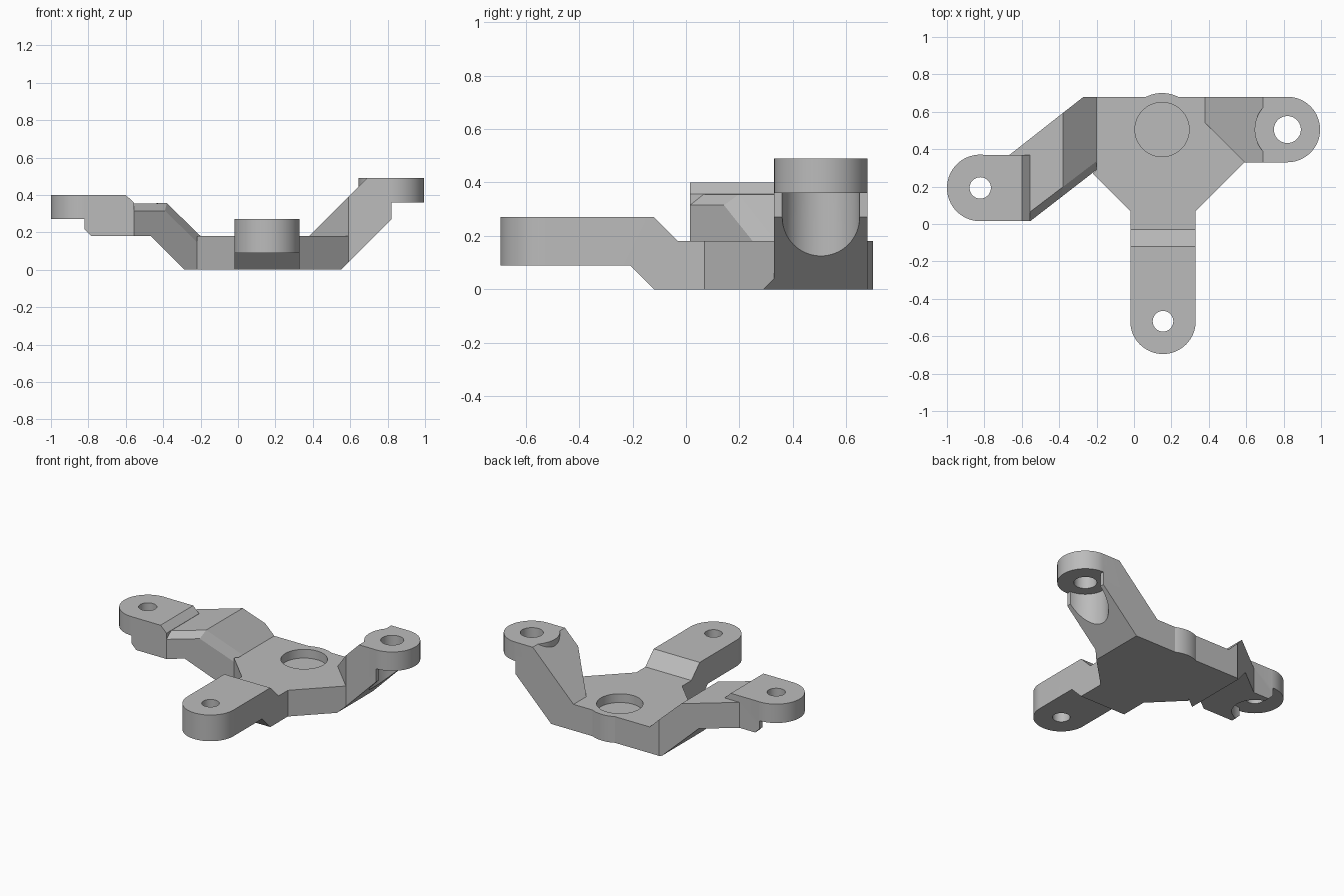
import bpy
import bmesh
from math import radians
from mathutils import Vector

if "Cube" in bpy.data.objects:
    bpy.data.objects.remove(bpy.data.objects["Cube"], do_unlink=True)

grey = bpy.data.materials.new("light_grey")
grey.use_nodes = True
colour = (0.5, 0.5, 0.5, 1)
grey.diffuse_color = colour
grey.node_tree.nodes["Principled BSDF"].inputs["Base Color"].default_value = colour


def prism(name, profile, axis, lo, hi):
    """Extrude a 2D profile along one axis, from lo to hi."""
    place = {"x": lambda a, b: (lo, a, b),
             "y": lambda a, b: (a, lo, b),
             "z": lambda a, b: (a, b, lo)}[axis]
    bm = bmesh.new()
    face = bm.faces.new([bm.verts.new(place(a, b)) for a, b in profile])
    shift = Vector([hi - lo if c == axis else 0 for c in "xyz"])
    out = bmesh.ops.extrude_face_region(bm, geom=[face])
    bmesh.ops.translate(bm, vec=shift,
                        verts=[g for g in out["geom"] if isinstance(g, bmesh.types.BMVert)])
    bmesh.ops.recalc_face_normals(bm, faces=bm.faces)
    return make_object(name, bm)


def cylinder(name, centre, radius, lo, hi):
    bm = bmesh.new()
    bmesh.ops.create_cone(bm, cap_ends=True, segments=64, radius1=radius,
                          radius2=radius, depth=hi - lo)
    bmesh.ops.translate(bm, vec=(*centre, (lo + hi) / 2), verts=bm.verts)
    return make_object(name, bm)


def make_object(name, bm):
    mesh = bpy.data.meshes.new(name)
    bm.to_mesh(mesh)
    bm.free()
    mesh.materials.append(grey)
    obj = bpy.data.objects.new(name, mesh)
    bpy.context.collection.objects.link(obj)
    return obj


def combine(obj, other, operation):
    """Apply a boolean and discard the second body."""
    mod = obj.modifiers.new(operation, "BOOLEAN")
    mod.object, mod.operation, mod.solver = other, operation, "EXACT"
    bpy.context.view_layer.objects.active = obj
    bpy.ops.object.modifier_apply(modifier=mod.name)
    bpy.data.objects.remove(other, do_unlink=True)
    return obj


def block(name, plan, side):
    """Body with a given plan outline and a given side profile."""
    body = prism(name, plan, "z", -0.1, 0.7)
    return combine(body, prism("side", side, "y", -1, 1), "INTERSECT")


# Hub plate with the rounded boss at its back
hub_x, hub_y = 0.15, 0.505
bracket = block("bracket",
                [(-0.02, 0.07), (0.33, 0.07), (0.59, 0.33), (0.59, 0.68),
                 (-0.2, 0.68), (-0.2, 0.29), (-0.22, 0.27)],
                [(-0.3, 0), (0.55, 0), (0.59, 0.04), (0.59, 0.18), (-0.3, 0.18)])
combine(bracket, cylinder("boss", (hub_x, hub_y), 0.195, 0, 0.18), "UNION")

# Front arm, stepped up from the plate
front_arm = prism("front_arm",
                  [(0.1, 0), (-0.12, 0), (-0.21, 0.09), (-0.52, 0.09), (-0.52, 0.27),
                   (-0.12, 0.27), (-0.03, 0.18), (0.1, 0.18)], "x", -0.02, 0.33)

# Right-angled ramp arm on the model's left
left_arm = block("left_arm",
                 [(0.375, 0.68), (0.375, 0.545), (0.59, 0.33), (0.82, 0.33), (0.82, 0.68)],
                 [(0.37, 0), (0.55, 0), (0.82, 0.27), (0.82, 0.49), (0.69, 0.49),
                  (0.38, 0.18), (0.37, 0.18)])

# Slanted arm on the model's right, with its front top edge chamfered
right_arm = block("right_arm",
                  [(-0.2, 0.68), (-0.27, 0.68), (-0.665, 0.37), (-0.555, 0.015), (-0.2, 0.29)],
                  [(-0.2, 0), (-0.285, 0), (-0.465, 0.18), (-0.7, 0.18), (-0.7, 0.355),
                   (-0.38, 0.355), (-0.2, 0.18)])
bm = bmesh.new()
bm.from_mesh(right_arm.data)


def on_front_top(v):
    x, y, z = v.co
    front = abs(y - 0.015 - (x + 0.555) * 0.7746) < 0.003
    return front and abs(z - min(0.355, -0.02 - x)) < 0.01


edges = [e for e in bm.edges if all(on_front_top(v) for v in e.verts)]
bmesh.ops.bevel(bm, geom=edges, offset=0.04, segments=1, affect="EDGES")
bm.to_mesh(right_arm.data)
bm.free()

# Raised block that carries the right lug
right_block = prism("right_block",
                    [(-0.555, 0.18), (-0.785, 0.18), (-0.82, 0.215), (-0.82, 0.4),
                     (-0.6, 0.4), (-0.555, 0.357)], "y", 0.015, 0.37)
combine(right_arm, right_block, "UNION")

# Lugs: clear the space below, add the round end, drill the hole
lugs = [(front_arm, (0.155, -0.52), 0.175, 0.055, 0.09, 0.27, False),
        (left_arm, (0.82, 0.505), 0.175, 0.072, 0.36, 0.49, True),
        (right_arm, (-0.822, 0.193), 0.178, 0.057, 0.27, 0.4, True)]
for arm, centre, radius, hole, lo, hi, clear in lugs:
    if clear:
        combine(arm, cylinder("clearance", centre, 0.145, -0.2, lo), "DIFFERENCE")
    combine(arm, cylinder("lug", centre, radius, lo, hi), "UNION")
    combine(arm, cylinder("drill", centre, hole, lo - 0.1, hi + 0.1), "DIFFERENCE")
    combine(bracket, arm, "UNION")

# Shallow round recess in the plate
combine(bracket, cylinder("recess", (hub_x, hub_y), 0.145, 0.12, 0.3), "DIFFERENCE")

bpy.ops.object.select_all(action="DESELECT")
bracket.select_set(True)
bpy.context.view_layer.objects.active = bracket
bpy.ops.object.shade_smooth_by_angle(angle=radians(25))
